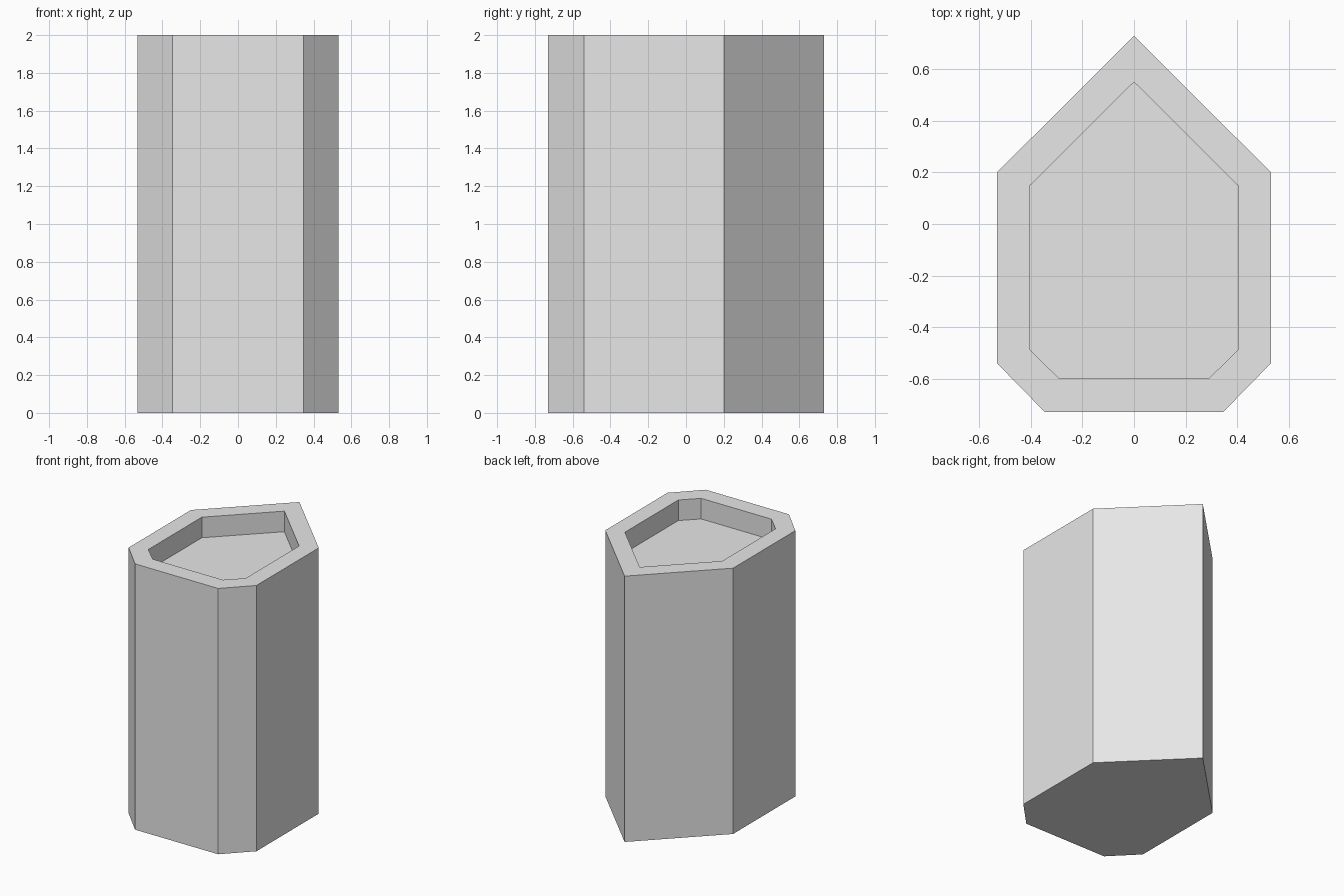
import bpy
import bmesh

cube = bpy.data.objects.get("Cube")
if cube:
    bpy.data.objects.remove(cube, do_unlink=True)

HEIGHT = 2.0
RECESS_DEPTH = 0.155

grey = bpy.data.materials.new("plain grey")
grey.use_nodes = True
grey.diffuse_color = (0.8, 0.8, 0.8, 1)
grey.node_tree.nodes["Principled BSDF"].inputs["Base Color"].default_value = (0.8, 0.8, 0.8, 1)


def outline(half):
    """Mirror the +x half outline (front to rear point) into a full loop."""
    return half + [(-x, y) for x, y in reversed(half) if x > 0]


# Half outlines: front corner, chamfer, shoulder, rear point
outer = outline([(0.346, -0.73), (0.532, -0.54), (0.532, 0.2), (0, 0.73)])
inner = outline([(0.292, -0.598), (0.405, -0.487), (0.405, 0.148), (0, 0.551)])

bm = bmesh.new()


def ring(points, z):
    return [bm.verts.new((x, y, z)) for x, y in points]


# Rings from the underside, up the outside, over the rim and into the recess
rings = [
    ring(outer, 0),
    ring(outer, HEIGHT),
    ring(inner, HEIGHT),
    ring(inner, HEIGHT - RECESS_DEPTH),
]
for low, high in zip(rings, rings[1:]):
    for i in range(len(low)):
        j = (i + 1) % len(low)
        bm.faces.new((low[i], low[j], high[j], high[i]))

# Underside and recess floor
bm.faces.new(list(reversed(rings[0])))
bm.faces.new(rings[-1])
bmesh.ops.recalc_face_normals(bm, faces=bm.faces)

mesh = bpy.data.meshes.new("recessed_column")
bm.to_mesh(mesh)
bm.free()
mesh.materials.append(grey)
column = bpy.data.objects.new("recessed_column", mesh)
bpy.context.collection.objects.link(column)
